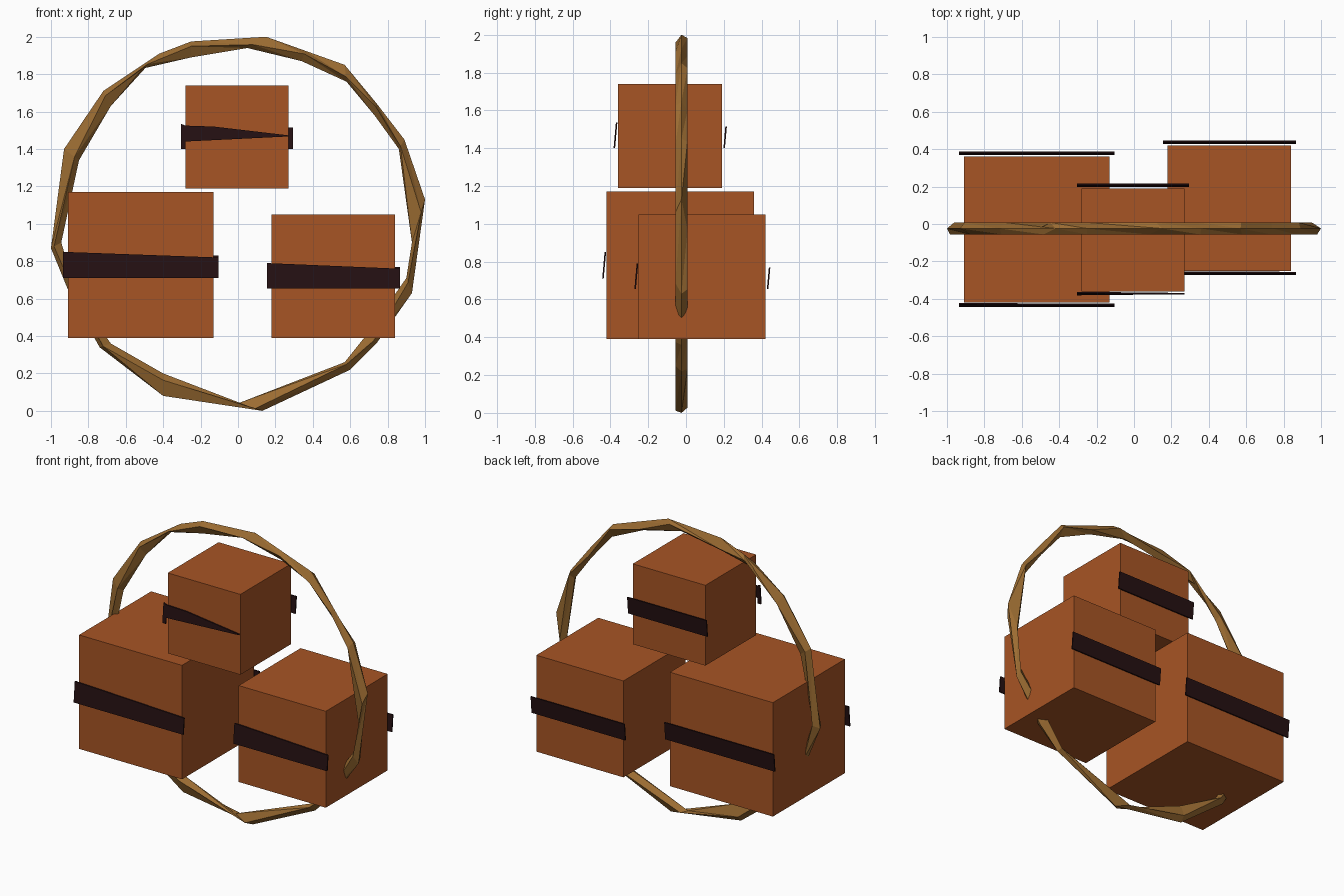
import bpy, bmesh
from mathutils import Vector

if "Cube" in bpy.data.objects:
    bpy.data.objects.remove(bpy.data.objects["Cube"])


def material(name, rgb):
    m = bpy.data.materials.new(name)
    m.diffuse_color = (*rgb, 1)
    m.use_nodes = True
    m.node_tree.nodes["Principled BSDF"].inputs["Base Color"].default_value = m.diffuse_color
    return m


CLAY = material("burnt_orange", (0.39, 0.090, 0.018))
WOOD = material("golden_brown", (0.33, 0.150, 0.032))
DARK = material("dark_maroon", (0.018, 0.005, 0.006))


def make(name, verts, faces, mat):
    me = bpy.data.meshes.new(name)
    bm = bmesh.new()
    vs = [bm.verts.new(v) for v in verts]
    for f in faces:
        bm.faces.new([vs[i] for i in f])
    bmesh.ops.recalc_face_normals(bm, faces=bm.faces)
    bm.to_mesh(me)
    bm.free()
    me.materials.append(mat)
    ob = bpy.data.objects.new(name, me)
    bpy.context.collection.objects.link(ob)
    return ob


def box(name, lo, hi):
    verts = [(x, y, z) for x in (lo[0], hi[0]) for y in (lo[1], hi[1]) for z in (lo[2], hi[2])]
    faces = [(0, 1, 3, 2), (4, 6, 7, 5), (0, 4, 5, 1), (2, 3, 7, 6), (0, 2, 6, 4), (1, 5, 7, 3)]
    make(name, verts, faces, CLAY)


def band(name, outline, y, thick=0.008):
    # thin plate that leans towards +y as it rises
    zs = [p[1] for p in outline]
    mid = (min(zs) + max(zs)) / 2
    n = len(outline)
    verts = [(x, y + d + (z - mid) * 0.09, z) for d in (-thick / 2, thick / 2) for x, z in outline]
    faces = [tuple(range(n)), tuple(range(n, 2 * n))]
    faces += [(i, (i + 1) % n, n + (i + 1) % n, n + i) for i in range(n)]
    make(name, verts, faces, DARK)


# Three cubes, each with a band on the front and the back
for label, lo, hi, zb, h in (
        ("left", (-0.91, -0.42, 0.39), (-0.13, 0.36, 1.17), 0.71, 0.14),
        ("right", (0.18, -0.25, 0.39), (0.84, 0.42, 1.05), 0.655, 0.135),
        ("top", (-0.28, -0.36, 1.19), (0.27, 0.19, 1.74), 1.40, 0.135)):
    box(label + "_cube", lo, hi)
    a, b = lo[0] - 0.025, hi[0] + 0.025
    front = [(a, zb), (b, zb), (b, zb + h - 0.03), (a, zb + h)]
    if label == "top":
        # front band of the top cube tapers to a point
        front = [(a, zb), (lo[0], zb), (lo[0], 1.44), (hi[0], 1.467), (hi[0], 1.473),
                 (-0.13, 1.52), (lo[0], 1.525), (a, 1.535)]
    band(label + "_front_band", front, lo[1] - 0.013)
    band(label + "_back_band", [(a, zb), (b, zb), (b, zb + h - 0.02), (a, zb + h - 0.02)], hi[1] + 0.017)

# Rough hoop: outer x, z then inner x, z at each station
STATIONS = [
    (0.15, 2.0, 0.05, 1.94), (0.36, 1.925, 0.34, 1.87), (0.57, 1.85, 0.58, 1.76),
    (0.74, 1.645, 0.73, 1.58), (0.89, 1.45, 0.86, 1.40), (1.0, 1.13, 0.93, 0.90),
    (0.93, 0.63, 0.90, 0.71), (0.74, 0.36, 0.69, 0.41), (0.60, 0.22, 0.57, 0.26),
    (0.13, 0.0, 0.0, 0.04), (-0.40, 0.08, -0.40, 0.20), (-0.74, 0.34, -0.68, 0.36),
    (-0.91, 0.65, -0.86, 0.62), (-1.0, 0.87, -0.945, 0.90), (-0.93, 1.40, -0.85, 1.34),
    (-0.72, 1.71, -0.68, 1.63), (-0.42, 1.91, -0.51, 1.83), (-0.25, 1.975, -0.25, 1.89)]
verts, faces = [], []
n = len(STATIONS)
for i, (ox, oz, ix, iz) in enumerate(STATIONS):
    o, c = Vector((ox, -0.024, oz)), Vector((ix, -0.024, iz))
    t = 0.3 if i % 2 else 0.7
    verts += [o, o.lerp(c, t) + Vector((0, -0.032, 0)), c, o.lerp(c, 1 - t) + Vector((0, 0.032, 0))]
    j = (i + 1) % n
    for k in range(4):
        m = (k + 1) % 4
        a, b, d, e = 4 * i + k, 4 * i + m, 4 * j + m, 4 * j + k
        faces += [(a, b, d), (a, d, e)]
make("hoop", verts, faces, WOOD)
